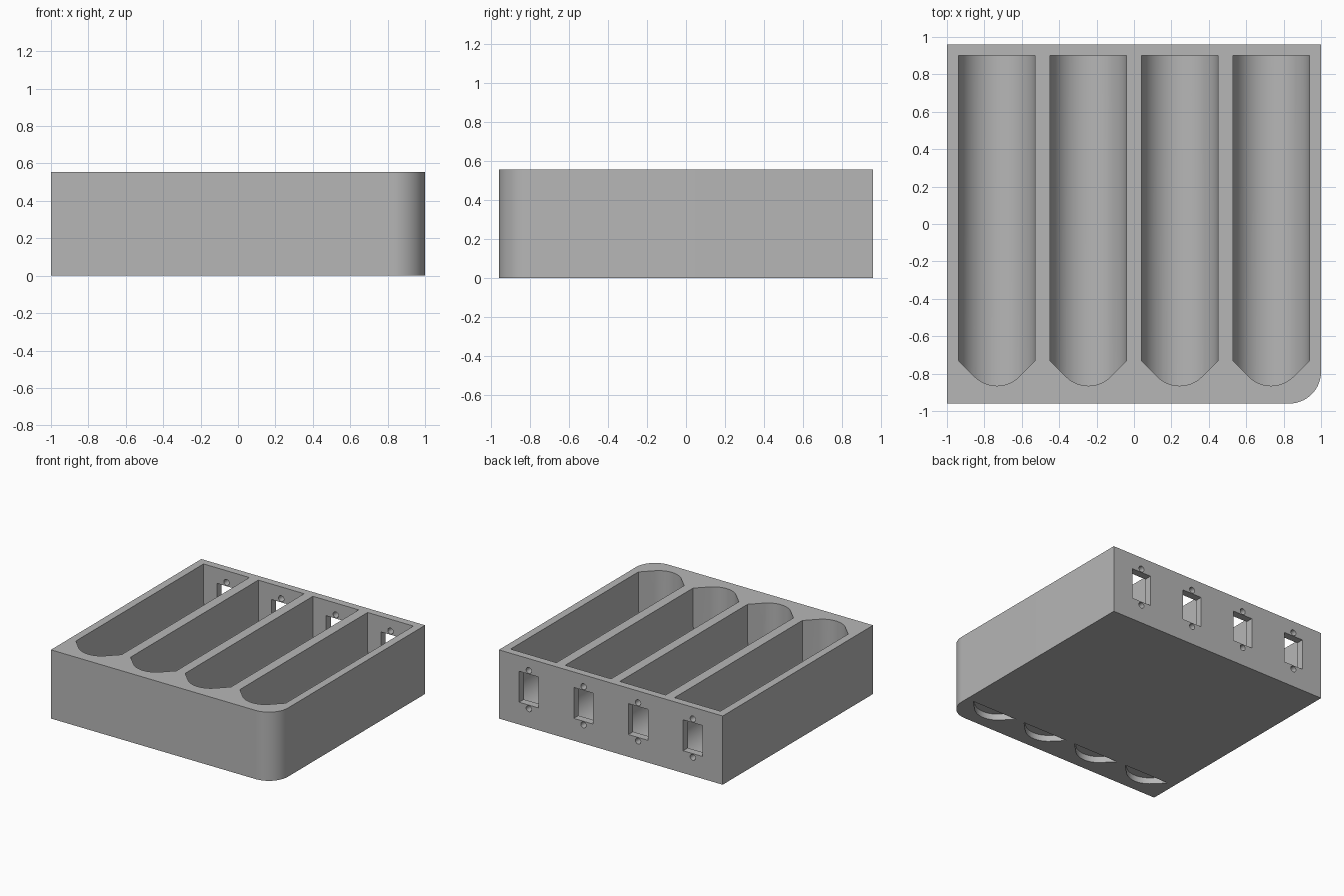
import bpy, bmesh
from math import radians, sin, cos, pi
from mathutils import Vector

W, D, H = 1.0, 0.96, 0.555          # half width, half depth, height
SLOTS = [-0.733, -0.244, 0.244, 0.733]
R = 0.205                           # slot half width and trough radius
FLOOR = 0.06                        # lowest point of the trough

cube = bpy.data.objects.get("Cube")
if cube:
    bpy.data.objects.remove(cube, do_unlink=True)

grey = bpy.data.materials.new("plain_grey")
grey.use_nodes = True
grey.diffuse_color = (0.47, 0.47, 0.47, 1)
grey.node_tree.nodes["Principled BSDF"].inputs["Base Color"].default_value = (0.47, 0.47, 0.47, 1)


def arc(cx, cy, r, start, end, steps):
    """Points on an arc, angles in degrees."""
    angles = [radians(start + (end - start) * i / steps) for i in range(steps + 1)]
    return [(cx + r * cos(a), cy + r * sin(a)) for a in angles]


def prism(name, outline, to_3d, sweep):
    """Extrude a flat outline, placed by to_3d, along the sweep vector."""
    bm = bmesh.new()
    face = bm.faces.new([bm.verts.new(to_3d(u, v)) for u, v in outline])
    out = bmesh.ops.extrude_face_region(bm, geom=[face])
    moved = [g for g in out["geom"] if isinstance(g, bmesh.types.BMVert)]
    bmesh.ops.translate(bm, verts=moved, vec=Vector(sweep))
    bmesh.ops.recalc_face_normals(bm, faces=bm.faces)
    mesh = bpy.data.meshes.new(name)
    bm.to_mesh(mesh)
    bm.free()
    mesh.materials.append(grey)
    obj = bpy.data.objects.new(name, mesh)
    bpy.context.collection.objects.link(obj)
    return obj


def upright(name, outline, z0, z1):
    return prism(name, outline, lambda u, v: (u, v, z0), (0, 0, z1 - z0))


def along_y(name, outline, y0, y1):
    return prism(name, outline, lambda u, v: (u, y0, v), (0, y1 - y0, 0))


def boolean(target, cutter, operation):
    """Apply a boolean and remove the cutter."""
    mod = target.modifiers.new("cut", "BOOLEAN")
    mod.operation, mod.solver, mod.object = operation, "EXACT", cutter
    bpy.context.view_layer.update()
    bpy.context.view_layer.objects.active = target
    bpy.ops.object.modifier_apply(modifier=mod.name)
    bpy.data.objects.remove(cutter, do_unlink=True)


# Tray block with one rounded corner
corner = 0.17
tray = upright("tray_body", [(-W, -D)] + arc(W - corner, corner - D, corner, -90, 0, 20)
               + [(W, D), (-W, D)], 0, H)

for cx in SLOTS:
    # Long slot: round-bottomed trough limited by a tapered, rounded nose
    trough = along_y("slot_cutter", arc(cx, FLOOR + R, R, 180, 360, 40)
                     + [(cx + R, H + 0.1), (cx - R, H + 0.1)], -0.95, 0.9)
    nose = arc(cx, -0.695, 0.17, 225, 315, 20)
    plan = upright("nose_cutter", nose + [(cx + 0.235, -0.70), (cx + 0.235, 0.95),
                   (cx - 0.235, 0.95), (cx - 0.235, -0.70)], -0.1, H + 0.2)
    boolean(trough, plan, "INTERSECT")
    boolean(tray, trough, "DIFFERENCE")

    # Shallow recess under the nose
    recess = upright("recess_cutter", nose + [(cx + R, -0.73), (cx - R, -0.73)], -0.1, 0.05)
    boolean(tray, recess, "DIFFERENCE")

    # Window in the back wall with a screw hole above and below
    window = along_y("window_cutter", [(cx - 0.087, 0.18), (cx + 0.087, 0.18),
                     (cx + 0.087, 0.43), (cx - 0.087, 0.43)], 0.86, 1.0)
    boolean(tray, window, "DIFFERENCE")
    for z in (0.15, 0.46):
        hole = along_y("hole_cutter", arc(cx, z, 0.024, 0, 345, 23), 0.86, 1.0)
        boolean(tray, hole, "DIFFERENCE")

# Smooth the curved walls, keep the edges sharp
bpy.ops.object.select_all(action="DESELECT")
tray.select_set(True)
bpy.context.view_layer.objects.active = tray
bpy.ops.object.shade_smooth_by_angle(angle=radians(30))
